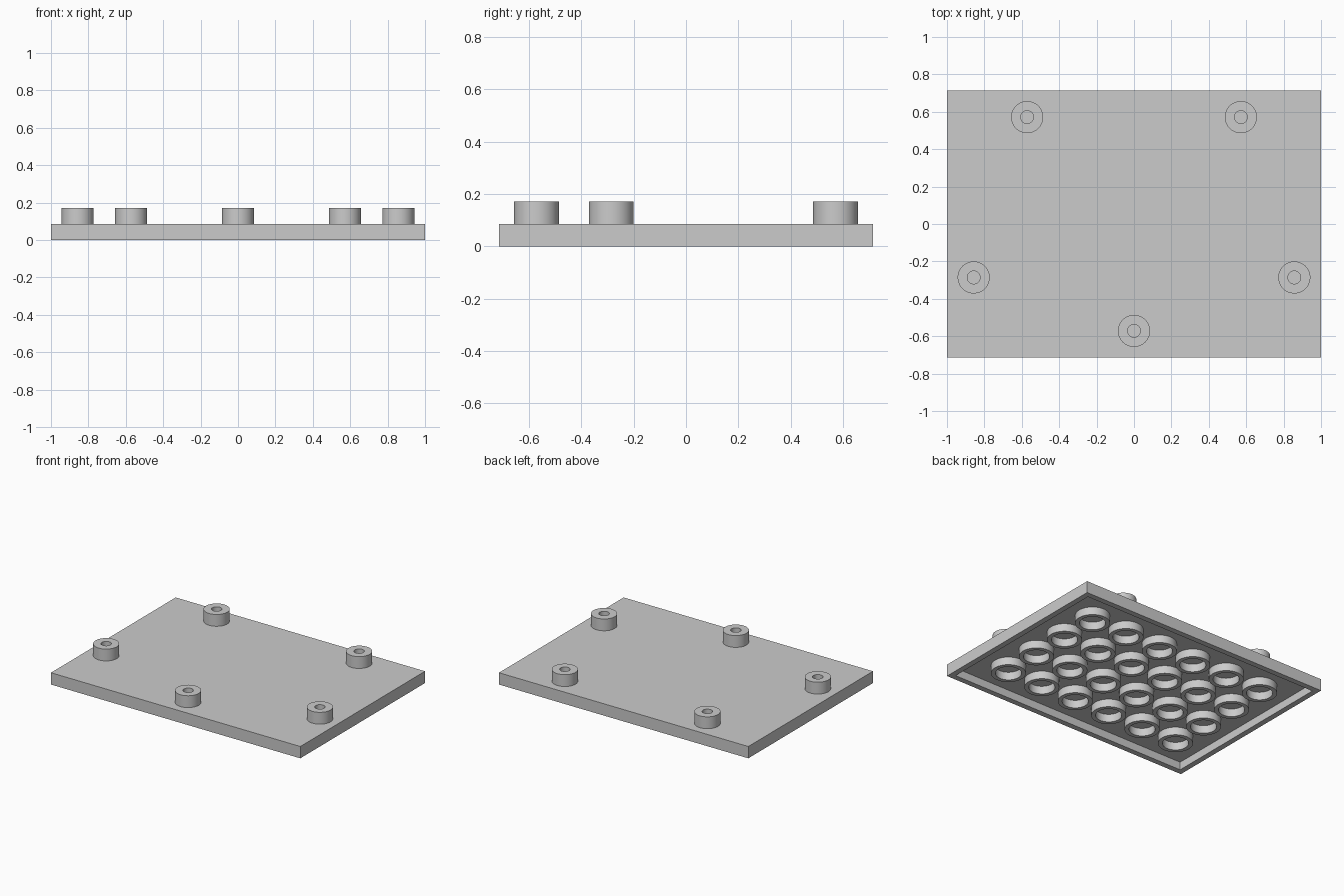
import bpy, bmesh, math

if "Cube" in bpy.data.objects:
    bpy.data.objects.remove(bpy.data.objects["Cube"], do_unlink=True)

U = 2 / 7            # grid pitch: the plate is 7 x 5 pitches
COLS, ROWS = 7, 5
HEIGHT = 0.3 * U     # plate thickness, also stud height
WALL = 0.2 * U       # rim width
FLOOR = 0.2 * U      # underside recess depth
SINK = 0.005         # overlap where parts join the plate

grey = bpy.data.materials.new("light grey")
grey.use_nodes = True
grey.diffuse_color = (0.6, 0.6, 0.6, 1)
grey.node_tree.nodes["Principled BSDF"].inputs["Base Color"].default_value = (0.6, 0.6, 0.6, 1)


def add_object(name, bm):
    bmesh.ops.recalc_face_normals(bm, faces=bm.faces)
    mesh = bpy.data.meshes.new(name)
    bm.to_mesh(mesh)
    bm.free()
    mesh.materials.append(grey)
    obj = bpy.data.objects.new(name, mesh)
    bpy.context.collection.objects.link(obj)
    return obj


def add_ring(name, x, y, outer, inner, z0, z1, segments=64):
    """Hollow cylinder swept from a rectangular section."""
    bm = bmesh.new()
    section = [(outer, z0), (outer, z1), (inner, z1), (inner, z0)]
    loops = []
    for i in range(segments):
        a = 2 * math.pi * i / segments
        loops.append([bm.verts.new((r * math.cos(a), r * math.sin(a), z)) for r, z in section])
    for i, here in enumerate(loops):
        there = loops[(i + 1) % segments]
        for j in range(4):
            k = (j + 1) % 4
            bm.faces.new((here[j], there[j], there[k], here[k]))
    obj = add_object(name, bm)
    obj.location = (x, y, 0)
    bpy.ops.object.select_all(action='DESELECT')
    obj.select_set(True)
    bpy.context.view_layer.objects.active = obj
    bpy.ops.object.shade_smooth_by_angle(angle=math.radians(30))


# Plate: a slab with the underside hollowed out inside a rim
bm = bmesh.new()
bmesh.ops.create_cube(bm, size=1)
bmesh.ops.scale(bm, vec=(COLS * U, ROWS * U, HEIGHT), verts=bm.verts)
bmesh.ops.translate(bm, vec=(0, 0, HEIGHT / 2), verts=bm.verts)
bm.normal_update()
bottom = min(bm.faces, key=lambda f: f.normal.z)
bmesh.ops.inset_region(bm, faces=[bottom], thickness=WALL)
recess = bmesh.ops.extrude_discrete_faces(bm, faces=[bottom])["faces"][0]
bmesh.ops.translate(bm, vec=(0, 0, FLOOR), verts=recess.verts)
add_object("plate", bm)

# Hollow studs on top, in grid steps from the centre
for i, j in [(-2, 2), (2, 2), (-3, -1), (3, -1), (0, -2)]:
    add_ring("stud", i * U, j * U, 0.3 * U, 0.12 * U, HEIGHT - SINK, 2 * HEIGHT)

# Tubes underneath, one between every four grid points
for i in range(COLS - 1):
    for j in range(ROWS - 1):
        x = (i - (COLS - 2) / 2) * U
        y = (j - (ROWS - 2) / 2) * U
        add_ring("underside_tube", x, y, 0.4 * U, 0.3 * U, 0, FLOOR + SINK)
